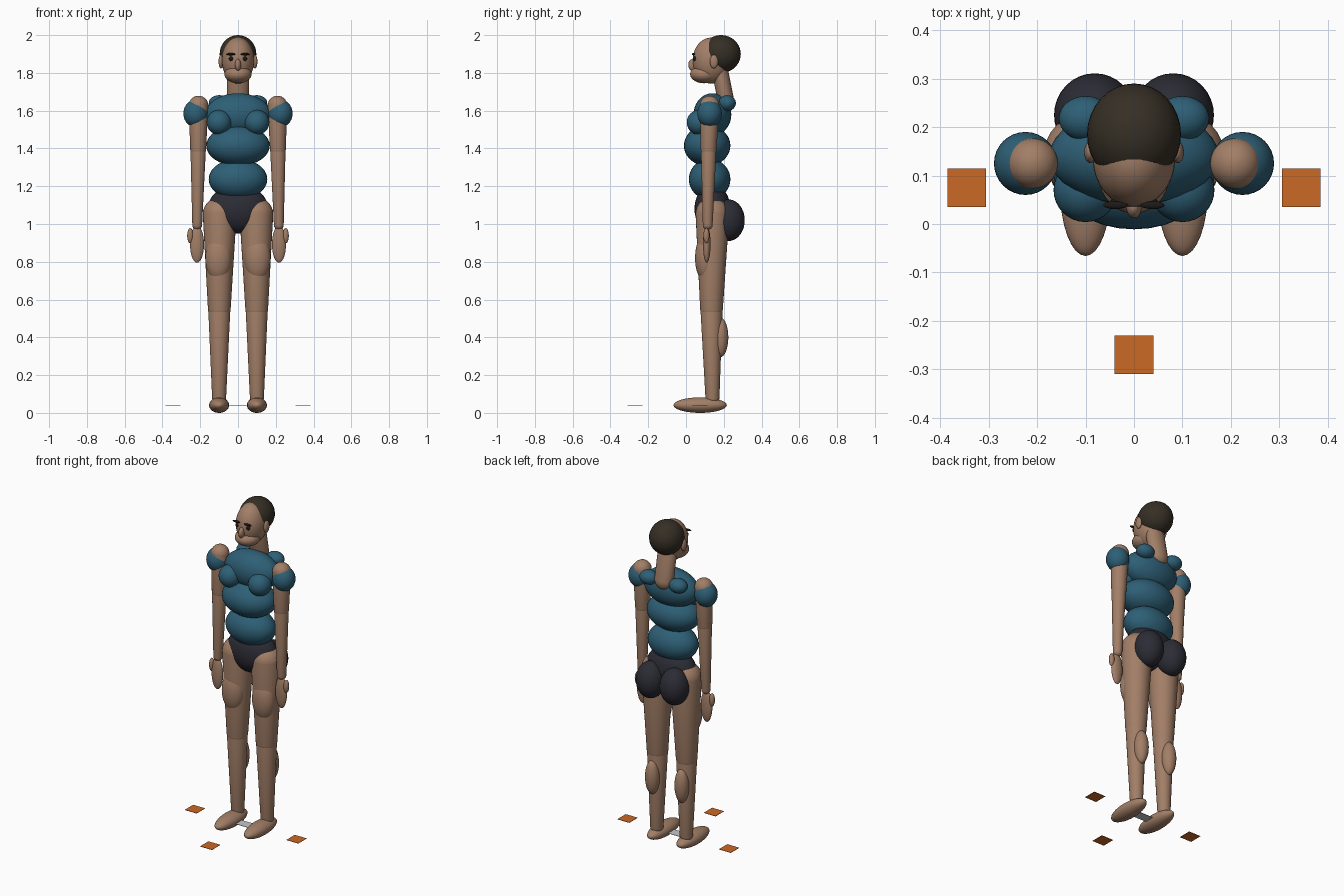
import bpy, bmesh
from mathutils import Vector, Matrix

cube = bpy.data.objects.get("Cube")
if cube:
    bpy.data.objects.remove(cube, do_unlink=True)


def material(name, rgb):
    m = bpy.data.materials.new(name)
    m.use_nodes = True
    color = (*rgb, 1)
    m.diffuse_color = color
    bsdf = next(n for n in m.node_tree.nodes if n.type == 'BSDF_PRINCIPLED')
    bsdf.inputs["Base Color"].default_value = color
    return m


SKIN = material("tan skin", (0.36, 0.21, 0.135))
SHIRT = material("teal shirt", (0.027, 0.115, 0.18))
SHORTS = material("charcoal shorts", (0.025, 0.025, 0.036))
HAIR = material("dark brown hair", (0.036, 0.028, 0.018))
EYE = material("black eyes", (0.012, 0.01, 0.009))
ORANGE = material("orange marker", (0.6, 0.14, 0.018))
GREY = material("grey marker", (0.55, 0.57, 0.58))


def add_object(name, bm, mat, smooth=True):
    mesh = bpy.data.meshes.new(name)
    for f in bm.faces:
        f.smooth = smooth
    bm.to_mesh(mesh)
    bm.free()
    mesh.materials.append(mat)
    ob = bpy.data.objects.new(name, mesh)
    bpy.context.collection.objects.link(ob)
    return ob


def ellipsoid(name, center, radii, mat):
    bm = bmesh.new()
    bmesh.ops.create_uvsphere(bm, u_segments=32, v_segments=20, radius=1)
    bm.transform(Matrix.Translation(center) @ Matrix.Diagonal((*radii, 1)))
    return add_object(name, bm, mat)


def capsule(name, bottom, top, r_bottom, r_top, mat, flat=1):
    """Tapered limb with rounded ends; flat squeezes it front to back."""
    bm = bmesh.new()
    bmesh.ops.create_uvsphere(bm, u_segments=32, v_segments=19, radius=1)
    a, b = Vector(bottom), Vector(top)
    turn = Vector((0, 0, 1)).rotation_difference(b - a)
    for v in bm.verts:
        end, r = (b, r_top) if v.co.z > 0 else (a, r_bottom)
        v.co = end + turn @ Vector((v.co.x * r, v.co.y * r * flat, v.co.z * r))
    return add_object(name, bm, mat)


def plate(name, center, size_x, size_y, mat):
    bm = bmesh.new()
    bmesh.ops.create_cube(bm, size=1)
    bm.transform(Matrix.Translation(center) @ Matrix.Diagonal((size_x, size_y, 0.002, 1)))
    return add_object(name, bm, mat, False)


# Torso
ellipsoid("upper_chest", (0, 0.14, 1.58), (0.175, 0.1, 0.112), SHIRT)
ellipsoid("ribcage", (0, 0.112, 1.415), (0.168, 0.123, 0.108), SHIRT)
ellipsoid("belly", (0, 0.125, 1.237), (0.155, 0.11, 0.108), SHIRT)
ellipsoid("pelvis", (0, 0.14, 1.08), (0.16, 0.095, 0.13), SHORTS)

# Head and neck
capsule("neck", (0, 0.212, 1.65), (0, 0.182, 1.8), 0.058, 0.058, SKIN, 0.75)
ellipsoid("face", (0, 0.135, 1.865), (0.085, 0.1, 0.122), SKIN)
ellipsoid("jaw", (0, 0.096, 1.793), (0.072, 0.074, 0.048), SKIN)
ellipsoid("nose", (0, 0.036, 1.842), (0.016, 0.024, 0.032), SKIN)
ellipsoid("hair", (0, 0.185, 1.9), (0.097, 0.105, 0.1), HAIR)

# Paired parts: left is +x
for side, s in (("left", 1), ("right", -1)):
    # Face details
    ellipsoid(side + "_ear", (s * 0.09, 0.148, 1.86), (0.013, 0.022, 0.036), SKIN)
    ellipsoid(side + "_eye", (s * 0.037, 0.046, 1.875), (0.012, 0.009, 0.012), EYE)
    ellipsoid(side + "_eyebrow", (s * 0.038, 0.039, 1.899), (0.025, 0.008, 0.006), EYE)

    # Shirt muscles
    ellipsoid(side + "_pectoral", (s * 0.1, 0.07, 1.538), (0.066, 0.066, 0.066), SHIRT)
    ellipsoid(side + "_trapezius", (s * 0.1, 0.218, 1.64), (0.055, 0.046, 0.042), SHIRT)
    ellipsoid(side + "_sleeve", (s * 0.224, 0.125, 1.585), (0.065, 0.065, 0.073), SHIRT)

    # Arm and hand
    elbow = (s * 0.211, 0.12, 1.395)
    capsule(side + "_upper_arm", elbow, (s * 0.209, 0.125, 1.627), 0.042, 0.052, SKIN)
    capsule(side + "_forearm", (s * 0.216, 0.115, 0.995), elbow, 0.026, 0.041, SKIN)
    ellipsoid(side + "_hand", (s * 0.217, 0.11, 0.893), (0.037, 0.02, 0.098), SKIN)
    ellipsoid(side + "_thumb", (s * 0.253, 0.108, 0.938), (0.016, 0.016, 0.04), SKIN)

    # Hip and leg
    knee = (s * 0.099, 0.135, 0.55)
    ellipsoid(side + "_buttock", (s * 0.081, 0.225, 1.02), (0.084, 0.086, 0.11), SHORTS)
    capsule(side + "_thigh", knee, (s * 0.097, 0.14, 1.05), 0.06, 0.09, SKIN)
    ellipsoid(side + "_thigh_muscle", (s * 0.103, 0.103, 0.82), (0.07, 0.055, 0.125), SKIN)
    capsule(side + "_shin", (s * 0.1, 0.14, 0.08), knee, 0.037, 0.059, SKIN)
    ellipsoid(side + "_calf", (s * 0.1, 0.182, 0.4), (0.042, 0.042, 0.105), SKIN)
    ellipsoid(side + "_foot", (s * 0.1, 0.075, 0.041), (0.053, 0.141, 0.041), SKIN)

    plate(side + "_marker", (s * 0.345, 0.075, 0.037), 0.08, 0.08, ORANGE)

# Floor markers
plate("front_marker", (0, -0.27, 0.037), 0.08, 0.08, ORANGE)
plate("middle_marker", (0, 0.075, 0.037), 0.12, 0.06, GREY)
